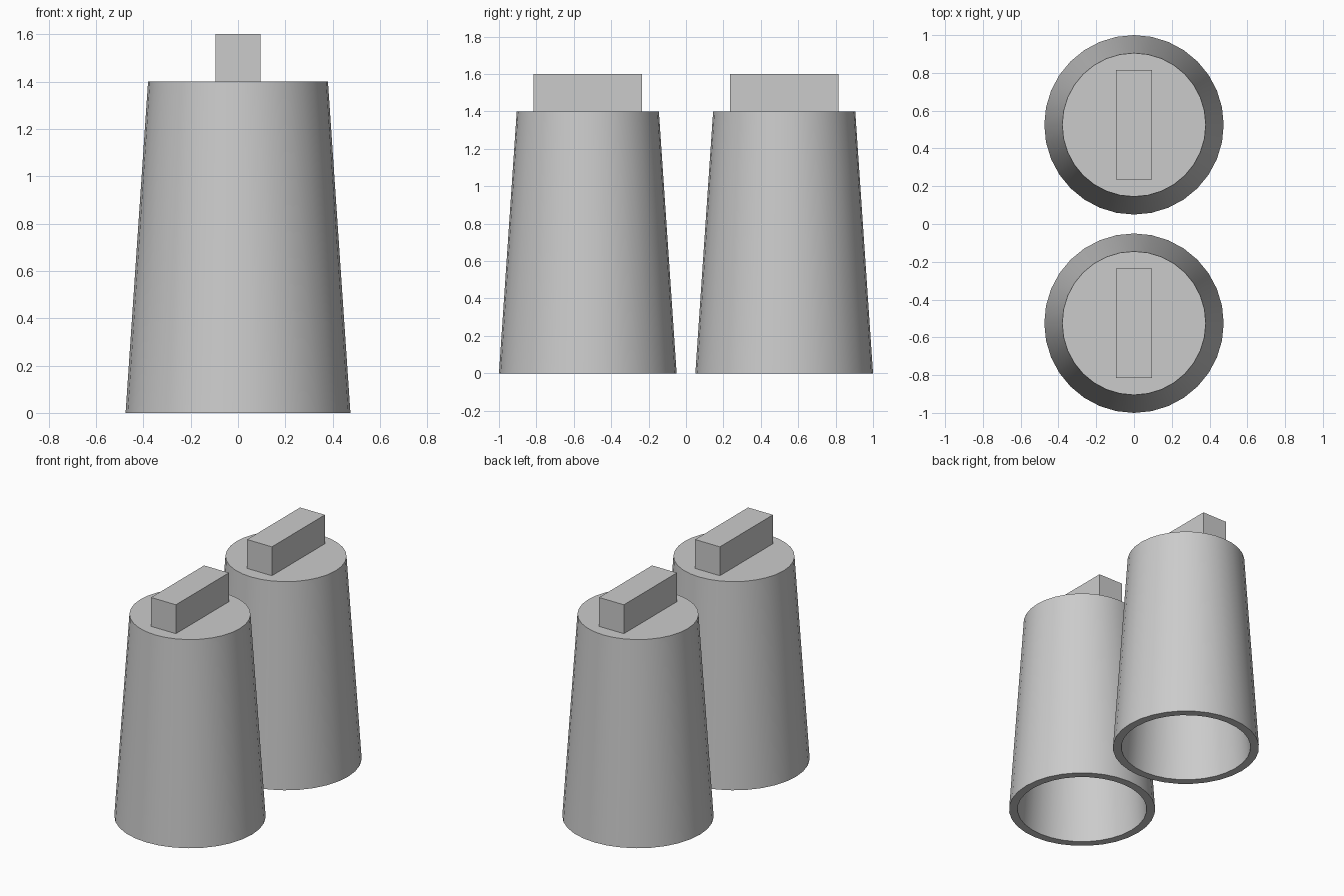
import bpy
import math

cube = bpy.data.objects.get("Cube")
if cube:
    bpy.data.objects.remove(cube, do_unlink=True)

grey = bpy.data.materials.new("light grey")
grey.use_nodes = True
colour = (0.6, 0.6, 0.6, 1)
grey.diffuse_color = colour
grey.node_tree.nodes["Principled BSDF"].inputs["Base Color"].default_value = colour

SIDES = 32
# Radius and height, from the top centre over the rim to the inner ceiling
PROFILE = [(0.38, 1.4), (0.475, 0), (0.42, 0), (0.33, 1.34)]


def hollow_cup(name, y):
    """Tapered cup, open at the bottom, with a closed top."""
    verts = []
    for radius, z in PROFILE:
        for i in range(SIDES):
            a = math.tau * i / SIDES
            verts.append((radius * math.cos(a), radius * math.sin(a), z))
    last = (len(PROFILE) - 1) * SIDES
    faces = [list(range(SIDES)), list(range(last, last + SIDES))[::-1]]
    for ring in range(len(PROFILE) - 1):
        for i in range(SIDES):
            a, b = ring * SIDES + i, ring * SIDES + (i + 1) % SIDES
            faces.append((a, a + SIDES, b + SIDES, b))
    mesh = bpy.data.meshes.new(name)
    mesh.from_pydata(verts, [], faces)
    mesh.materials.append(grey)
    cup = bpy.data.objects.new(name, mesh)
    cup.location.y = y
    bpy.context.collection.objects.link(cup)
    bpy.ops.object.select_all(action="DESELECT")
    cup.select_set(True)
    bpy.context.view_layer.objects.active = cup
    bpy.ops.object.shade_smooth_by_angle(angle=math.radians(30))


def top_bar(name, y):
    """Rectangular grip standing on the cup."""
    bpy.ops.mesh.primitive_cube_add(size=1, location=(0, y, 1.5))
    bar = bpy.context.object
    bar.name = name
    bar.scale = (0.19, 0.58, 0.2)
    bpy.ops.object.transform_apply(location=False, rotation=False, scale=True)
    bar.data.materials.append(grey)


for side, y in (("front", -0.525), ("back", 0.525)):
    hollow_cup(side + "_cup", y)
    top_bar(side + "_grip", y)
